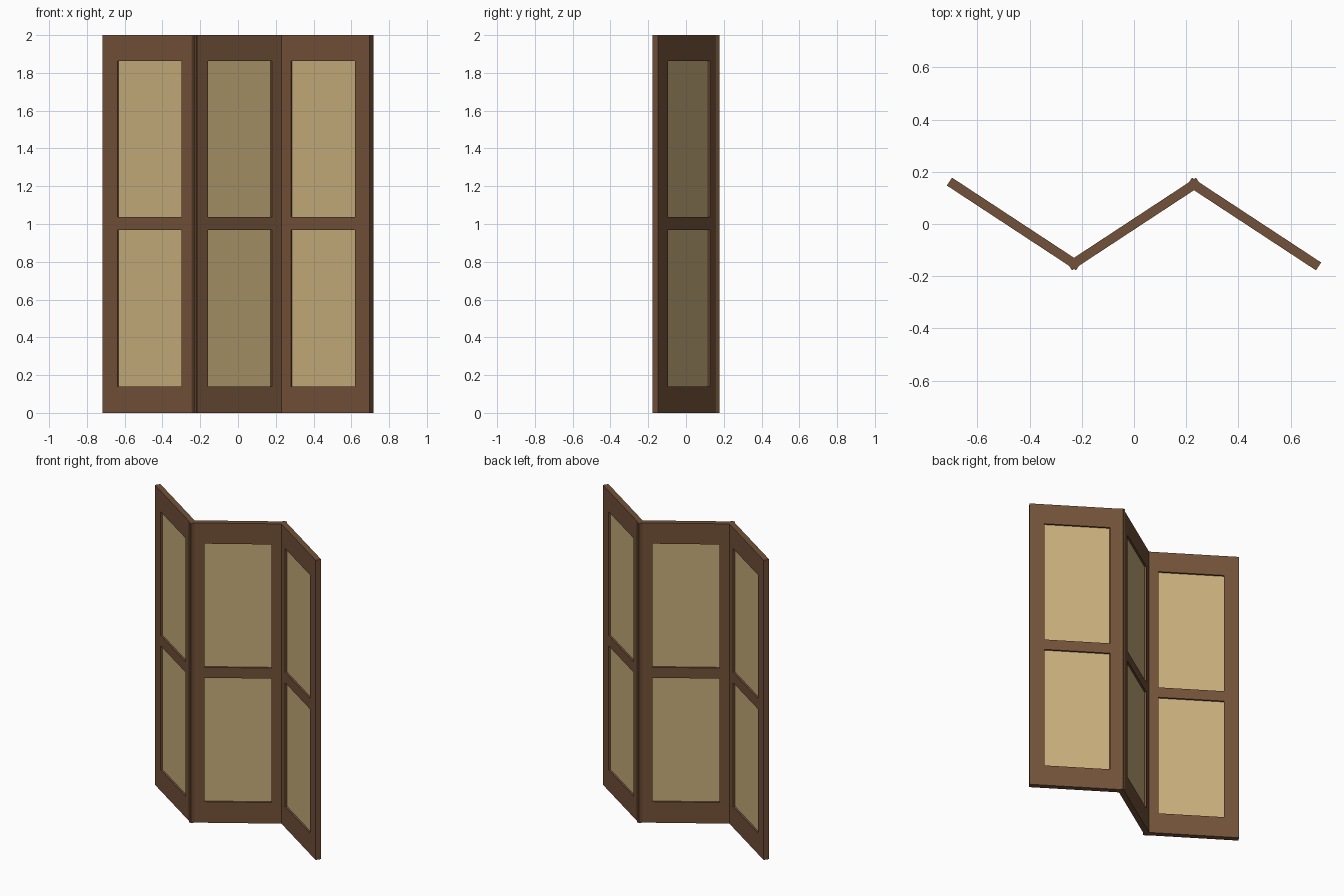
import bpy, bmesh, math

if "Cube" in bpy.data.objects:
    bpy.data.objects.remove(bpy.data.objects["Cube"])

ANGLE = math.radians(33.3)   # fold of each leaf
PITCH = 0.55                 # hinge to hinge
WIDTH, THICK = 0.592, 0.036  # leaf size
OPEN = 0.203                 # half width of the openings
ZS = [0, 0.14, 0.967, 1.037, 1.862, 2.0]  # rail edges


def material(name, rgb):
    m = bpy.data.materials.new(name)
    m.diffuse_color = (*rgb, 1)
    m.use_nodes = True
    m.node_tree.nodes["Principled BSDF"].inputs["Base Color"].default_value = m.diffuse_color
    return m


wood = material("brown_wood", (0.171, 0.084, 0.041))
paper = material("tan_paper", (0.578, 0.423, 0.198))


def sheet(name, xs, zs, holes, thick, mat, x, angle):
    """Upright grid sheet with some cells left open, thickened both ways."""
    bm = bmesh.new()
    v = [[bm.verts.new((a, 0, b)) for b in zs] for a in xs]
    for i in range(len(xs) - 1):
        for j in range(len(zs) - 1):
            if (i, j) not in holes:
                bm.faces.new((v[i][j], v[i + 1][j], v[i + 1][j + 1], v[i][j + 1]))
    me = bpy.data.meshes.new(name)
    bm.to_mesh(me)
    bm.free()
    me.materials.append(mat)
    ob = bpy.data.objects.new(name, me)
    bpy.context.collection.objects.link(ob)
    ob.location.x = x
    ob.rotation_euler.z = angle
    mod = ob.modifiers.new("thickness", 'SOLIDIFY')
    mod.thickness = thick
    mod.offset = 0


# Three zigzag leaves, each a frame with two paper panels
for k, side in enumerate(("left", "middle", "right")):
    x = (k - 1) * PITCH * math.cos(ANGLE)
    a = ANGLE if k == 1 else -ANGLE
    sheet(side + "_frame", [-WIDTH / 2, -OPEN, OPEN, WIDTH / 2], ZS,
          {(1, 1), (1, 3)}, THICK, wood, x, a)
    for label, j in (("lower", 1), ("upper", 3)):
        sheet(f"{side}_{label}_panel", [-OPEN, OPEN], [ZS[j], ZS[j + 1]],
              set(), 0.012, paper, x, a)
